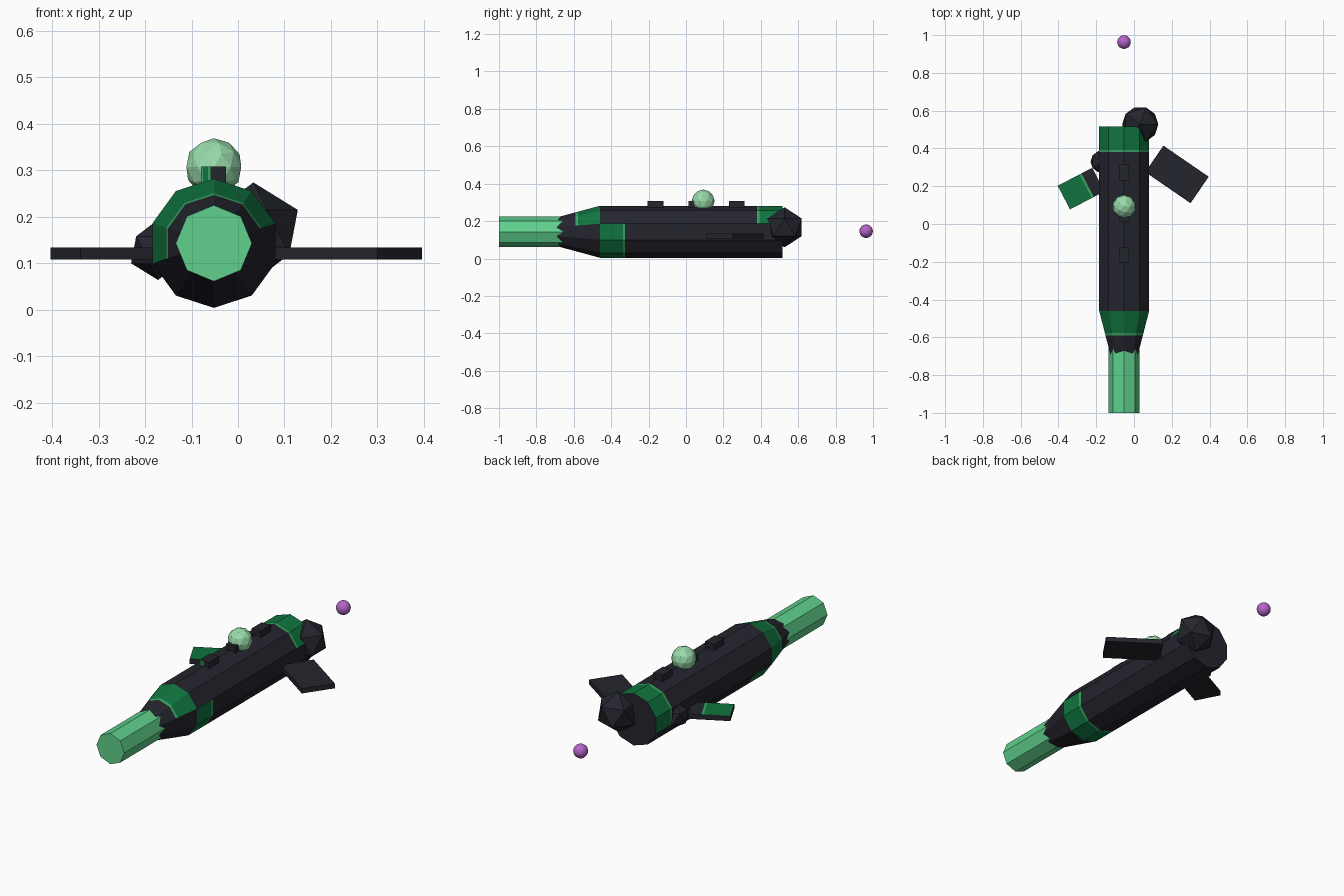
import bpy, bmesh, math
from mathutils import Matrix, Vector

if "Cube" in bpy.data.objects:
    bpy.data.objects.remove(bpy.data.objects["Cube"])

AX, AZ = -0.052, 0.143   # long axis of the hull


def mat(name, rgb):
    m = bpy.data.materials.new(name)
    m.diffuse_color = (*rgb, 1)
    m.use_nodes = True
    m.node_tree.nodes["Principled BSDF"].inputs["Base Color"].default_value = m.diffuse_color
    return m


DARK = mat("charcoal", (0.018, 0.018, 0.027))
GREEN = mat("deep green", (0.005, 0.175, 0.05))
STRIPE = mat("mid green", (0.042, 0.376, 0.127))
NOSE = mat("bright green", (0.115, 0.63, 0.262))
PALE = mat("pale green", (0.314, 0.70, 0.40))
PURPLE = mat("purple", (0.46, 0.127, 0.58))


def finish(name, bm, mats):
    bmesh.ops.recalc_face_normals(bm, faces=bm.faces)
    me = bpy.data.meshes.new(name)
    bm.to_mesh(me)
    bm.free()
    for m in mats:
        me.materials.append(m)
    ob = bpy.data.objects.new(name, me)
    bpy.context.collection.objects.link(ob)
    return ob


def lathe(name, sides, profile, mats, rule=None):
    """Capped tube along y from (y, radius) pairs, one vertex at the top."""
    bm = bmesh.new()
    step = 2 * math.pi / sides
    rings = [[bm.verts.new((AX + r * math.cos(math.pi / 2 + i * step), y,
                            AZ + r * math.sin(math.pi / 2 + i * step)))
              for i in range(sides)] for y, r in profile]
    for k in range(len(rings) - 1):
        for i in range(sides):
            j = (i + 1) % sides
            f = bm.faces.new((rings[k][i], rings[k][j], rings[k + 1][j], rings[k + 1][i]))
            if rule:
                angle = math.degrees(math.pi / 2 + (i + 0.5) * step) % 360
                f.material_index = rule(k, 18 < angle < 198)
    bm.faces.new(rings[0])
    bm.faces.new(rings[-1])
    return finish(name, bm, mats)


def ball(name, loc, r, sub, m):
    bm = bmesh.new()
    bmesh.ops.create_icosphere(bm, subdivisions=sub, radius=r,
                               matrix=Matrix.Translation(loc))
    return finish(name, bm, [m])


def box(name, loc, size, turn=0, cuts=(), rule=None):
    """Box cut at local x positions; the rule paints faces by local centre and normal."""
    bm = bmesh.new()
    bmesh.ops.create_cube(bm, size=1, matrix=Matrix.Diagonal((*size, 1)))
    for x in cuts:
        bmesh.ops.bisect_plane(bm, geom=bm.verts[:] + bm.edges[:] + bm.faces[:],
                               plane_co=(x, 0, 0), plane_no=(1, 0, 0))
    bm.normal_update()
    if rule:
        for f in bm.faces:
            f.material_index = rule(f.calc_center_median(), f.normal)
    bm.transform(Matrix.Translation(loc) @ Matrix.Rotation(math.radians(turn), 4, 'Z'))
    return finish(name, bm, [DARK, GREEN, STRIPE])


# Hull: ten-sided tube with tapered front and painted bands
R = 0.139
taper = lambda y: R + 0.27 * (y + 0.46)
hull = [(y, taper(y)) for y in (-0.72, -0.59, -0.577, -0.46)]
hull += [(y, R) for y in (-0.338, -0.325, 0.38, 0.393, 0.515)]
UPPER = {1: 2, 2: 1, 6: 2, 7: 1}
LOWER = {3: 1, 4: 2}
lathe("hull", 10, hull, [DARK, GREEN, STRIPE],
      lambda k, upper: (UPPER if upper else LOWER).get(k, 0))

# Eight-sided barrel nose
lathe("nose_barrel", 8, [(-1.0, 0.082), (-0.6, 0.082)], [NOSE])

# Blocks along the spine, the first with a painted corner on its front
for n in range(3):
    paint = None
    if n == 0:
        paint = lambda c, nrm: (0 if nrm.y > -0.5 or c.x > -0.008
                                else 2 if c.x < -0.02 or c.x > -0.012 else 1)
    box(f"spine_block_{n + 1}", (-0.053, -0.163 + 0.2175 * n, 0.284),
        (0.054, 0.084, 0.048), cuts=(-0.022, -0.012, -0.006) if n == 0 else (), rule=paint)

# Side fins, the left one with a painted top
box("right_fin", (0.2275, 0.2625, 0.121), (0.291, 0.17, 0.026), -34.5)
box("left_fin", (-0.28, 0.1875, 0.121), (0.206, 0.141, 0.026), 27.5,
    cuts=(0.027, 0.039),
    rule=lambda c, nrm: 0 if nrm.z < 0.5 or c.x > 0.039 else 2 if c.x > 0.027 else 1)

# Faceted pods and spheres
ball("rear_pod", (0.033, 0.527, 0.167), 0.107, 1, DARK)
ball("left_pod", (-0.172, 0.33, 0.129), 0.065, 1, DARK)
ball("top_dome", (-0.052, 0.092, 0.307), 0.062, 2, PALE)
ball("trailing_orb", (-0.053, 0.963, 0.146), 0.036, 3, PURPLE)
